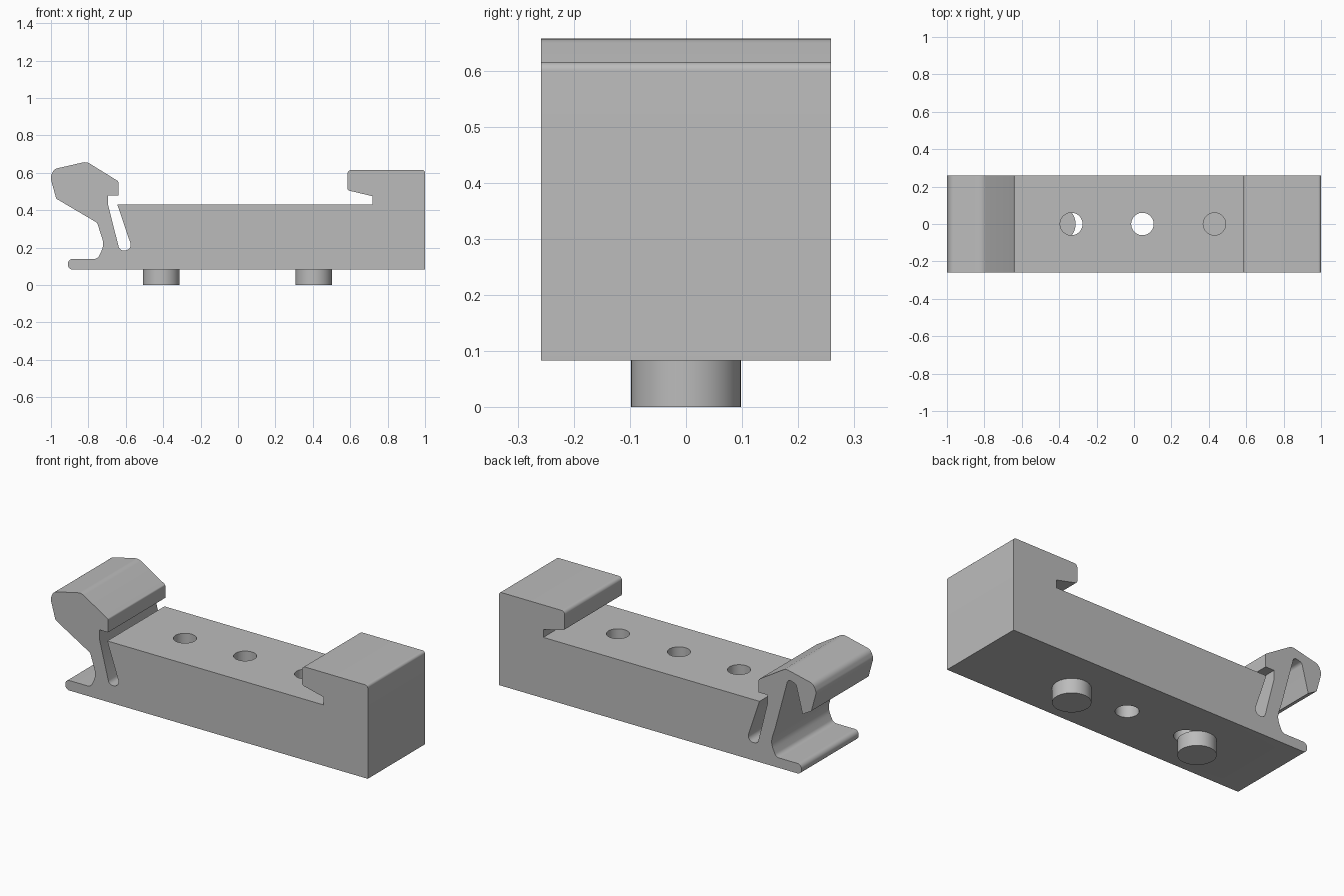
import bpy, bmesh
from mathutils import Vector
from math import radians, tan

cube = bpy.data.objects.get("Cube")
if cube:
    bpy.data.objects.remove(cube, do_unlink=True)

grey = bpy.data.materials.new("plain_grey")
grey.use_nodes = True
colour = (0.5, 0.5, 0.5, 1)
grey.diffuse_color = colour
grey.node_tree.nodes["Principled BSDF"].inputs["Base Color"].default_value = colour

HALF_DEPTH = 0.258
BASE = 0.083


def rounded(corners, steps=7):
    """Outline from (x, z, radius) corners, each replaced by an arc."""
    out = []
    for i, (x, z, r) in enumerate(corners):
        p = Vector((x, z))
        if r == 0:
            out.append(p)
            continue
        a = (Vector(corners[i - 1][:2]) - p).normalized()
        b = (Vector(corners[(i + 1) % len(corners)][:2]) - p).normalized()
        half = a.angle(b) / 2
        reach = r / tan(half)
        centre = p + (a + b).normalized() * (reach ** 2 + r ** 2) ** 0.5
        start, end = p + a * reach - centre, p + b * reach - centre
        for k in range(steps + 1):
            out.append(centre + start.lerp(end, k / steps).normalized() * r)
    return out


def extrude_profile(name, outline, y0, y1):
    bm = bmesh.new()
    face = bm.faces.new([bm.verts.new((p.x, y0, p.y)) for p in outline])
    new = bmesh.ops.extrude_face_region(bm, geom=[face])["geom"]
    moved = [v for v in new if isinstance(v, bmesh.types.BMVert)]
    bmesh.ops.translate(bm, vec=(0, y1 - y0, 0), verts=moved)
    bmesh.ops.recalc_face_normals(bm, faces=bm.faces)
    mesh = bpy.data.meshes.new(name)
    bm.to_mesh(mesh)
    bm.free()
    mesh.materials.append(grey)
    obj = bpy.data.objects.new(name, mesh)
    bpy.context.collection.objects.link(obj)
    return obj


def cylinder(name, x, radius, z0, z1):
    bpy.ops.mesh.primitive_cylinder_add(vertices=48, radius=radius, depth=z1 - z0,
                                        location=(x, 0, (z0 + z1) / 2))
    obj = bpy.context.object
    obj.name = name
    obj.data.materials.append(grey)
    return obj


def activate(obj):
    bpy.ops.object.select_all(action='DESELECT')
    obj.select_set(True)
    bpy.context.view_layer.objects.active = obj


def cut(target, cutter):
    cutter.hide_render = True
    activate(target)
    mod = target.modifiers.new("cut", 'BOOLEAN')
    mod.operation = 'DIFFERENCE'
    mod.solver = 'EXACT'
    mod.object = cutter
    bpy.ops.object.modifier_apply(modifier=mod.name)
    bpy.data.objects.remove(cutter, do_unlink=True)


# Body: fixed jaw, rail bed, relief slot, sprung latch and release foot
body_corners = [
    (1, BASE, 0), (1, 0.615, 0.015), (0.585, 0.615, 0.02), (0.585, 0.507, 0.015),
    (0.72, 0.475, 0), (0.72, 0.43, 0), (-0.645, 0.43, 0),
    (-0.562, 0.185, 0.03), (-0.633, 0.185, 0.027), (-0.695, 0.43, 0),
    (-0.695, 0.48, 0), (-0.64, 0.48, 0), (-0.64, 0.555, 0.01),
    (-0.81, 0.66, 0.05), (-0.985, 0.62, 0.04), (-1.003, 0.575, 0.04),
    (-0.972, 0.462, 0.01), (-0.753, 0.333, 0.02), (-0.715, 0.215, 0.09),
    (-0.75, 0.14, 0.03), (-0.91, 0.14, 0.026), (-0.91, BASE, 0.026),
]
body = extrude_profile("clip_body", rounded(body_corners), -HALF_DEPTH, HALF_DEPTH)

# Hollow behind the latch head, leaving a web at the front
hollow = [(-0.744, 0.305, 0), (-0.825, 0.605, 0.02), (-0.875, 0.59, 0.02), (-0.93, 0.38, 0)]
cut(body, extrude_profile("latch_hollow", rounded(hollow), -HALF_DEPTH + 0.08, HALF_DEPTH + 0.1))

# Screw holes through the bed
for x in (-0.335, 0.045, 0.43):
    cut(body, cylinder("screw_hole", x, 0.06, BASE - 0.05, 0.5))

# Locating pegs underneath
pegs = [cylinder(name, x, 0.098, 0, BASE)
        for name, x in (("right_peg", -0.41), ("left_peg", 0.405))]

for obj in [body] + pegs:
    activate(obj)
    bpy.ops.object.shade_smooth_by_angle(angle=radians(30))
